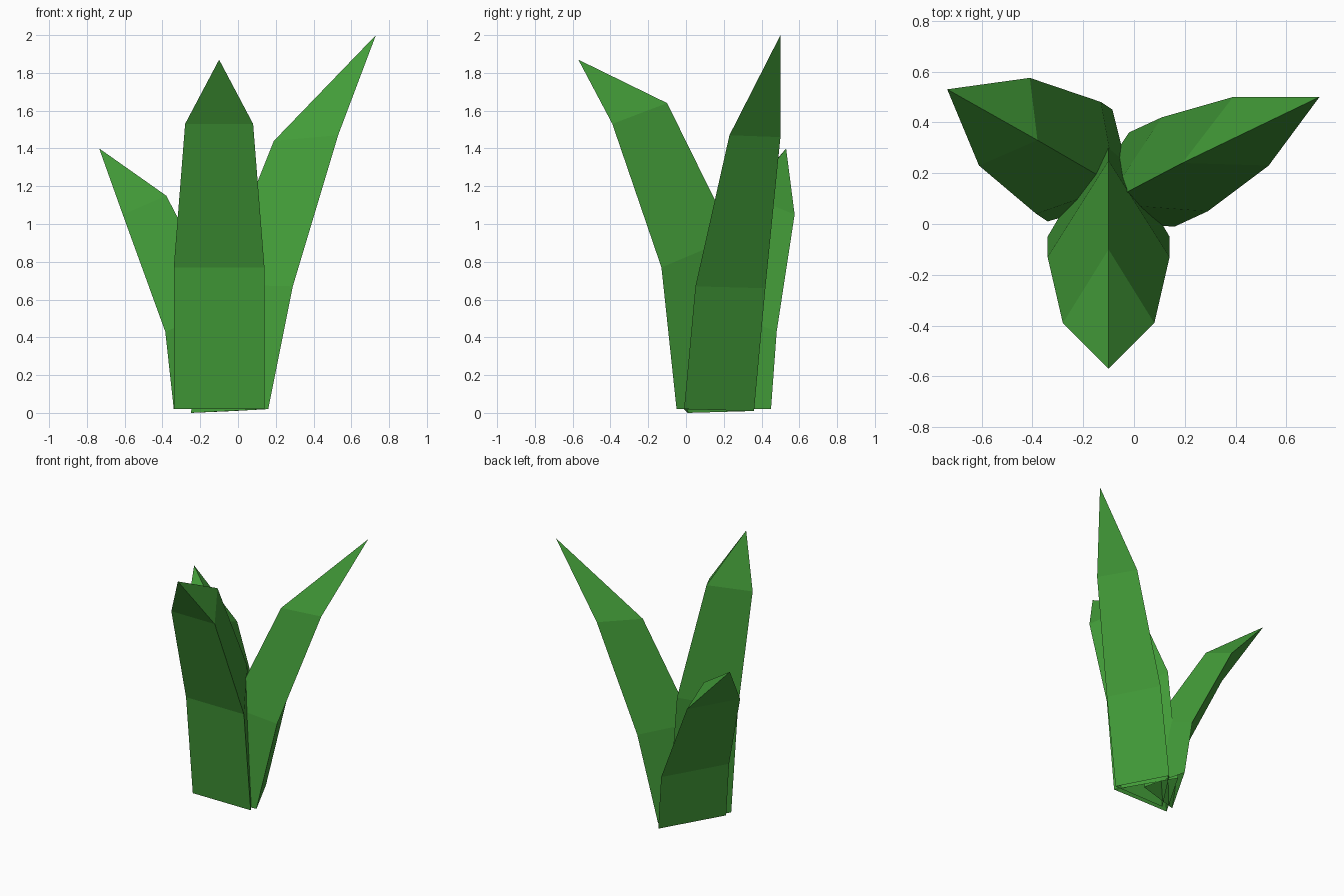
import bpy

# Leaf material
green = bpy.data.materials.new("leaf_green")
green.diffuse_color = (0.055, 0.33, 0.04, 1)


def leaf(name, rings, tip):
    """Three-sided tapering blade: rings of (edge, edge, inner ridge), open base, pointed tip."""
    verts = [p for ring in rings for p in ring] + [tip]
    faces = []
    for r in range(len(rings) - 1):
        for i in range(3):
            j = (i + 1) % 3
            faces.append((3 * r + i, 3 * r + j, 3 * r + 3 + j, 3 * r + 3 + i))
    top = 3 * (len(rings) - 1)
    for i in range(3):
        faces.append((top + i, top + (i + 1) % 3, len(verts) - 1))
    mesh = bpy.data.meshes.new(name)
    mesh.from_pydata(verts, [], faces)
    mesh.materials.append(green)
    obj = bpy.data.objects.new(name, mesh)
    bpy.context.collection.objects.link(obj)


# Front leaf, leaning towards the viewer
leaf("front_leaf", [
    [(-0.34, -0.05, 0.02), (0.14, -0.05, 0.02), (-0.10, 0.36, 0.02)],
    [(-0.34, -0.13, 0.77), (0.14, -0.13, 0.77), (-0.10, 0.25, 0.93)],
    [(-0.28, -0.39, 1.53), (0.08, -0.39, 1.53), (-0.10, -0.10, 1.64)],
], (-0.10, -0.57, 1.87))

# Tall right leaf
leaf("right_leaf", [
    [(0.16, -0.01, 0.02), (-0.02, 0.36, 0.01), (-0.25, 0.01, 0.0)],
    [(0.29, 0.05, 0.67), (0.11, 0.42, 0.66), (-0.115, 0.08, 0.68)],
    [(0.53, 0.23, 1.47), (0.39, 0.50, 1.46), (0.19, 0.24, 1.44)],
], (0.73, 0.50, 2.0))

# Short left leaf
leaf("left_leaf", [
    [(-0.085, 0.45, 0.02), (-0.34, 0.01, 0.02), (0.0, 0.11, 0.02)],
    [(-0.13, 0.48, 0.43), (-0.385, 0.04, 0.43), (-0.07, 0.15, 0.56)],
    [(-0.41, 0.575, 1.05), (-0.61, 0.23, 1.05), (-0.38, 0.33, 1.15)],
], (-0.735, 0.53, 1.40))
